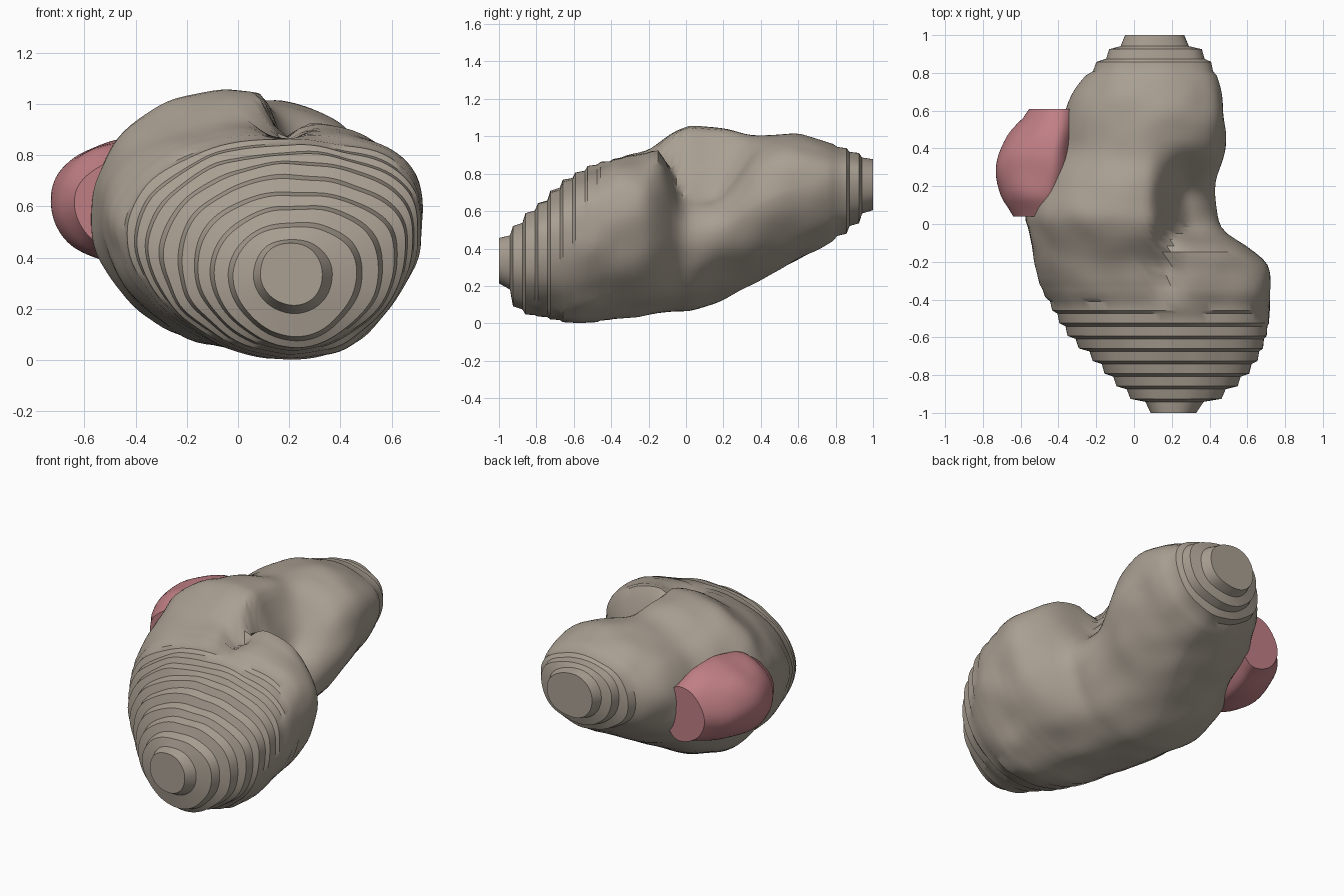
import bpy, bmesh, math
from mathutils import Vector, noise

if "Cube" in bpy.data.objects:
    bpy.data.objects.remove(bpy.data.objects["Cube"])

# Section table along y: y, x_left, x_right, z_low, z_high, x_of_top, z_of_right, z_of_left
BODY = [
    (-1.00, 0.12, 0.27, 0.26, 0.43, 0.20, 0.34, 0.34),
    (-0.90, -0.03, 0.48, 0.08, 0.53, 0.22, 0.36, 0.33),
    (-0.76, -0.17, 0.62, 0.04, 0.66, 0.22, 0.43, 0.36),
    (-0.60, -0.33, 0.70, 0.00, 0.79, 0.20, 0.50, 0.43),
    (-0.40, -0.46, 0.72, 0.02, 0.88, 0.15, 0.58, 0.51),
    (-0.22, -0.53, 0.70, 0.04, 0.92, 0.06, 0.60, 0.56),
    (-0.12, -0.54, 0.60, 0.05, 0.98, 0.00, 0.57, 0.57),
    (-0.04, -0.56, 0.48, 0.06, 1.03, -0.02, 0.50, 0.57),
    (0.04, -0.58, 0.44, 0.07, 1.06, -0.03, 0.47, 0.57),
    (0.20, -0.52, 0.43, 0.13, 1.04, -0.02, 0.52, 0.58),
    (0.38, -0.42, 0.48, 0.22, 1.00, 0.05, 0.64, 0.60),
    (0.60, -0.37, 0.48, 0.34, 1.01, 0.12, 0.73, 0.65),
    (0.78, -0.26, 0.44, 0.44, 0.96, 0.12, 0.75, 0.70),
    (0.92, -0.12, 0.34, 0.54, 0.91, 0.11, 0.75, 0.73),
    (1.00, -0.02, 0.23, 0.63, 0.86, 0.10, 0.75, 0.75),
]
GROWTH = [
    (0.04, -0.63, -0.36, 0.45, 0.77, -0.46, 0.60, 0.60),
    (0.15, -0.71, -0.34, 0.40, 0.84, -0.46, 0.62, 0.61),
    (0.30, -0.73, -0.32, 0.38, 0.86, -0.44, 0.62, 0.62),
    (0.45, -0.68, -0.30, 0.39, 0.85, -0.42, 0.62, 0.62),
    (0.61, -0.54, -0.28, 0.44, 0.77, -0.38, 0.61, 0.61),
]
SLICE = 2 / 30


def smooth(a, b, v):
    t = min(1, max(0, (v - a) / (b - a)))
    return t * t * (3 - 2 * t)


def sample(table, y):
    """Smooth interpolation between the section rows."""
    i = max([0] + [k for k in range(len(table) - 1) if table[k][0] <= y])
    a, b = table[i], table[i + 1]
    p, n = table[max(i - 1, 0)], table[min(i + 2, len(table) - 1)]
    h = b[0] - a[0]
    t = min(1, max(0, (y - a[0]) / h))
    out = []
    for c in range(1, 8):
        m0 = (b[c] - p[c]) / (b[0] - p[0]) * h
        m1 = (n[c] - a[c]) / (n[0] - a[0]) * h
        out.append((2*t**3 - 3*t**2 + 1) * a[c] + (t**3 - 2*t**2 + t) * m0
                   + (3*t**2 - 2*t**3) * b[c] + (t**3 - t**2) * m1)
    return out


def section(table, y, hollow, count=96):
    """Closed ring made of four quarter ellipses of varying squareness."""
    xl, xr, zb, zt, xt, zr, zl = sample(table, y)
    back = smooth(0.0, 0.3, y) * (1 - smooth(0.6, 0.9, y))
    lobe = smooth(-0.65, -0.35, y) * (1 - smooth(-0.1, 0.1, y))
    ring = []
    for k in range(count):
        a = 2 * math.pi * k / count
        c, s = math.cos(a), math.sin(a)
        e = 1.0
        if hollow and c > 0:
            e = 0.92 - 0.17 * lobe if s > 0 else 1.0 + 0.25 * back
        elif hollow and s < 0:
            e = 1.05 - 0.22 * back
        c = math.copysign(abs(c) ** e, c)
        s = math.copysign(abs(s) ** e, s)
        x = xt + (xr - xt if c > 0 else xt - xl) * c
        mid = zl + (zr - zl) * (1 + c) / 2
        z = mid + (zt - mid if s > 0 else mid - zb) * s
        if hollow and s > 0:
            # recess on the right side, with a groove running forward from it
            k_in = 0.64 * smooth(-0.17, -0.02, y) * (1 - smooth(0.14, 0.46, y))
            z = mid + (z - mid) * (1 - k_in * smooth(0.07, 0.30, x))
            g = smooth(-0.5, -0.2, y) * (1 - smooth(-0.1, 0.05, y))
            z -= 0.08 * g * math.exp(-((x - 0.18) / 0.06) ** 2)
        d = 0.014 * noise.noise(Vector((x * 6, y * 6, z * 6)))
        ring.append((x + d * c, z + d * s))
    return ring


def loft(name, table, y0, y1, colour, hollow=False):
    """Stack of thin slices: crisp terraces at the ends, softer in the middle."""
    bm = bmesh.new()
    n = round((y1 - y0) / SLICE)
    h = (y1 - y0) / n
    rings = []
    for i in range(n):
        mid = y0 + (i + 0.5) * h
        soft = smooth(-0.5, -0.25, mid) * (1 - smooth(0.75, 0.85, mid))
        inset, g = 0.12 + 0.12 * soft, 0.12 + 0.14 * soft
        lo = 0.0 if i == 0 else inset
        hi = 1.0 if i == n - 1 else 1 - inset
        for f, shift in ((lo, -g), (hi, g)):
            pts = section(table, mid + shift * h, hollow)
            rings.append([bm.verts.new((x, y0 + (i + f) * h, z)) for x, z in pts])
    for a, b in zip(rings, rings[1:]):
        for k in range(len(a)):
            j = (k + 1) % len(a)
            bm.faces.new((a[k], a[j], b[j], b[k]))
    bm.faces.new(rings[0])
    bm.faces.new(rings[-1])
    bmesh.ops.recalc_face_normals(bm, faces=bm.faces)
    me = bpy.data.meshes.new(name)
    bm.to_mesh(me)
    bm.free()
    ob = bpy.data.objects.new(name, me)
    bpy.context.collection.objects.link(ob)
    mat = bpy.data.materials.new(name + "_colour")
    mat.diffuse_color = colour
    mat.use_nodes = True
    mat.node_tree.nodes["Principled BSDF"].inputs["Base Color"].default_value = mat.diffuse_color
    me.materials.append(mat)
    bpy.context.view_layer.objects.active = ob
    ob.select_set(True)
    bpy.ops.object.shade_smooth_by_angle(angle=math.radians(36))
    ob.select_set(False)


# Main organ body and the coloured growth on its left side
loft("organ_body", BODY, -1.0, 1.0, (0.40, 0.35, 0.29, 1), hollow=True)
loft("growth", GROWTH, 0.04, 0.61, (0.52, 0.21, 0.23, 1))
